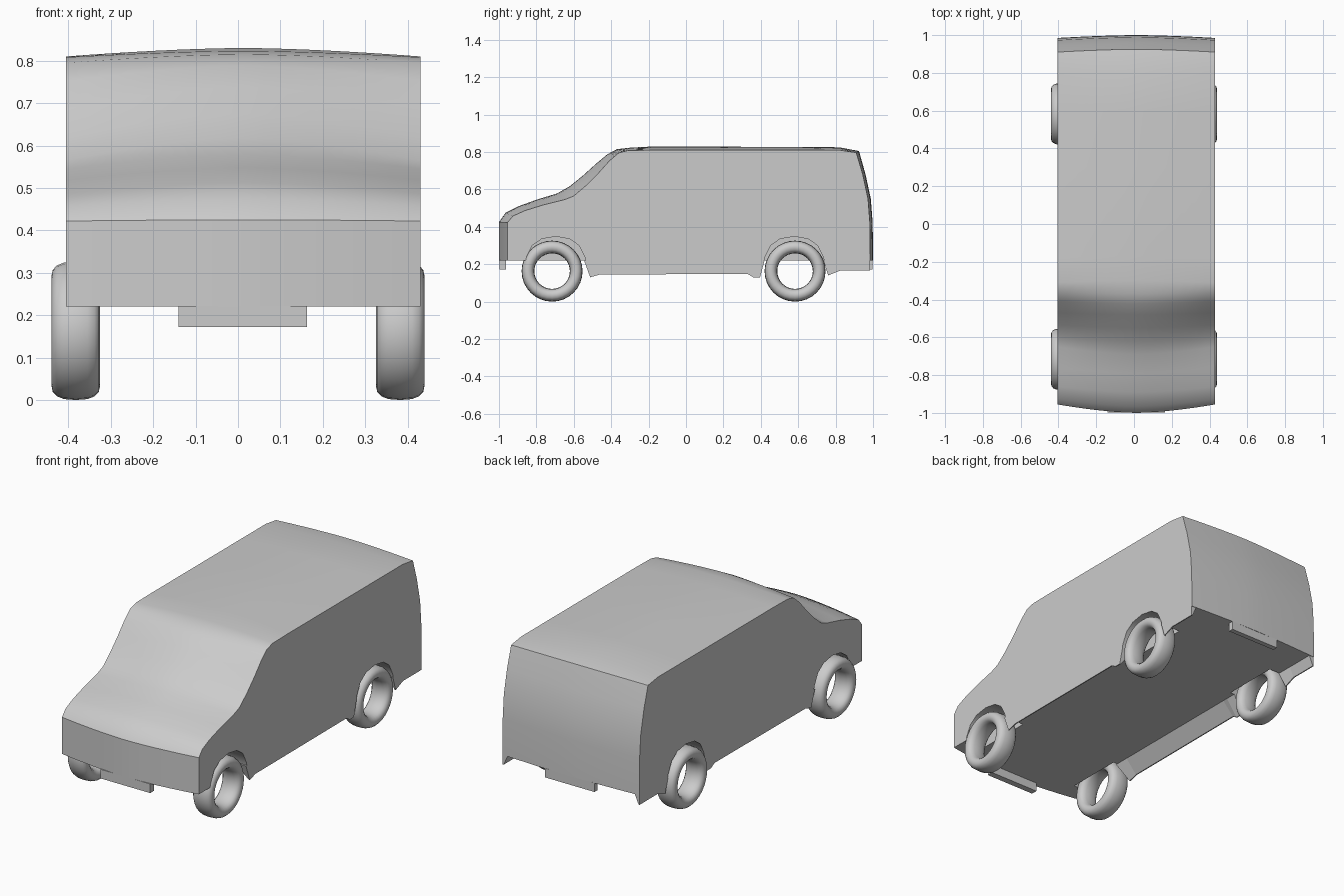
import bpy, bmesh, math

if "Cube" in bpy.data.objects:
    bpy.data.objects.remove(bpy.data.objects["Cube"])

CX, HW = 0.0125, 0.4175          # body centre and half width
FLOOR = 0.22
WHEEL_Y, WHEEL_R = (-0.716, 0.583), 0.163


def finish(name, bm, angle=None):
    bmesh.ops.recalc_face_normals(bm, faces=bm.faces)
    me = bpy.data.meshes.new(name)
    bm.to_mesh(me)
    bm.free()
    ob = bpy.data.objects.new(name, me)
    bpy.context.collection.objects.link(ob)
    if angle:
        bpy.ops.object.select_all(action='DESELECT')
        ob.select_set(True)
        bpy.context.view_layer.objects.active = ob
        bpy.ops.object.shade_smooth_by_angle(angle=math.radians(angle))
    return ob


def loft(name, rings, closed=False, angle=None):
    """Bridge closed rings of points; cap the ends unless the loft is a loop."""
    bm = bmesh.new()
    vs = [[bm.verts.new(p) for p in r] for r in rings]
    n = len(vs[0])
    pairs = list(zip(vs, vs[1:])) + ([(vs[-1], vs[0])] if closed else [])
    for a, b in pairs:
        for i in range(n):
            j = (i + 1) % n
            bm.faces.new((a[i], a[j], b[j], b[i]))
    if not closed:
        bm.faces.new(vs[0])
        bm.faces.new(vs[-1])
    return finish(name, bm, angle)


# Body: side profile at the centre line and at the flat sides, bowed between
centre = [(-1, .22), (-1, .425), (-.965, .475), (-.89, .512), (-.79, .548), (-.69, .578),
          (-.62, .618), (-.55, .675), (-.48, .738), (-.42, .788), (-.37, .815), (-.3, .823),
          (-.17, .83), (.3, .828), (.6, .828), (.82, .825), (.925, .805),
          (.96, .68), (.988, .55), (.998, .42), (1, .22)]
edge = [(-.955, .22), (-.955, .422), (-.925, .458), (-.86, .487), (-.76, .518), (-.65, .545),
        (-.60, .565), (-.535, .62), (-.47, .685), (-.41, .752), (-.36, .795), (-.31, .808),
        (-.18, .81), (.3, .81), (.6, .81), (.82, .81), (.91, .797),
        (.945, .68), (.973, .55), (.983, .42), (.985, .22)]
rings = []
for k in range(17):
    t = k / 8 - 1
    w = abs(t) ** 1.6
    rings.append([(CX + HW * t, c[0] + (e[0] - c[0]) * w, c[1] + (e[1] - c[1]) * w)
                  for c, e in zip(centre, edge)])
body = loft("body", rings)

# Wheel wells cut into the flat sides
ARCH = [(-.188, .12), (-.155, .24), (-.125, .30), (-.075, .335), (0, .348),
        (.075, .335), (.125, .30), (.155, .24), (.188, .12)]
for y0 in (-.697, .578):
    for s in (-1, 1):
        cut = loft("well_cutter", [[(s * x, y0 + y, z) for y, z in ARCH] for x in (.31, .6)])
        cut.hide_render = True
        cut.hide_viewport = True
        mod = body.modifiers.new("well", 'BOOLEAN')
        mod.operation = 'DIFFERENCE'
        mod.solver = 'EXACT'
        mod.object = cut
bpy.ops.object.select_all(action='DESELECT')
body.select_set(True)
bpy.context.view_layer.objects.active = body
for m in list(body.modifiers):
    bpy.ops.object.modifier_apply(modifier=m.name)
for ob in [o for o in bpy.data.objects if o.name.startswith("well_cutter")]:
    bpy.data.objects.remove(ob)
bpy.ops.object.shade_smooth_by_angle(angle=math.radians(30))

# Side skirts hanging below the floor: (top y, bottom y, bottom z), inner inset
SILL = [(-.545, -.512, .13), (-.46, -.46, .145), (.33, .33, .148), (.36, .36, .13), (.42, .396, .13)]
REAR = [(.735, .76, .14), (.825, .825, .166), (.983, .983, .166)]
for s, side in ((-1, "left"), (1, "right")):
    x = CX + s * HW
    for name, prof, inset in (("sill", SILL, .07), ("rear_skirt", REAR, .03)):
        loft(f"{side}_{name}", [[(x, yt, FLOOR), (x, yb, zb), (x - s * .006, yb, zb),
                                 (x - s * inset, yt, FLOOR)] for yt, yb, zb in prof])

# Bumper tabs under the nose and tail
for name, y0, y1 in (("front_bumper_tab", -.998, -.963), ("rear_bumper_tab", .97, .998)):
    loft(name, [[(x, y0, .172), (x, y1, .172), (x, y1, FLOOR + .002), (x, y0, FLOOR + .002)]
                for x in (-.14, .163)])


# Tyres: rounded section spun about the axle
def power(v, e):
    return math.copysign(abs(v) ** e, v)


section = [(.0575 * power(math.cos(a), .75), .129 + .034 * power(math.sin(a), .85))
           for a in (2 * math.pi * i / 16 for i in range(16))]
for y0, end in zip(WHEEL_Y, ("front", "rear")):
    for s, side in ((-1, "left"), (1, "right")):
        loft(f"{end}_{side}_tyre",
             [[(s * .3825 + x, y0 + r * math.cos(b), WHEEL_R + r * math.sin(b)) for x, r in section]
              for b in (2 * math.pi * j / 32 for j in range(32))], closed=True, angle=60)
